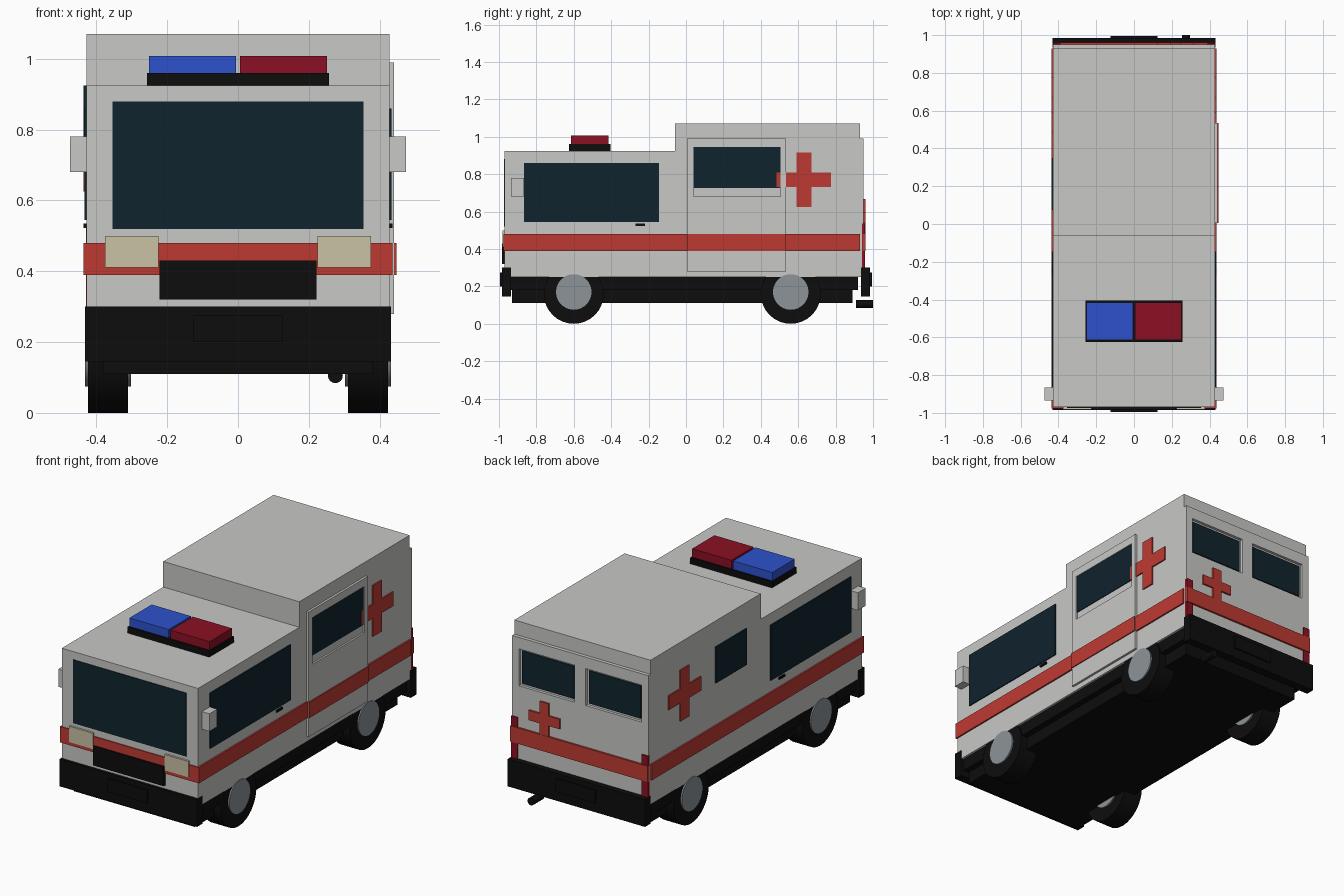
import bpy
import bmesh
import math
from mathutils import Matrix

cube = bpy.data.objects.get("Cube")
if cube:
    bpy.data.objects.remove(cube, do_unlink=True)


def material(name, r, g, b):
    m = bpy.data.materials.new(name)
    m.use_nodes = True
    m.diffuse_color = (r, g, b, 1)
    shader = m.node_tree.nodes["Principled BSDF"]
    shader.inputs["Base Color"].default_value = (r, g, b, 1)
    shader.inputs["Roughness"].default_value = 0.7
    return m


WHITE = material("body white", .58, .58, .565)
RED = material("stripe red", .515, .042, .032)
GLASS = material("dark glass", .005, .017, .026)
BLACK = material("black", .004, .004, .004)
BLUE = material("beacon blue", .026, .084, .61)
CRIMSON = material("lamp crimson", .26, .005, .017)
CREAM = material("headlight cream", .59, .54, .376)
STEEL = material("hub grey", .262, .292, .314)


def finish(name, bm, mat):
    bmesh.ops.recalc_face_normals(bm, faces=bm.faces)
    mesh = bpy.data.meshes.new(name)
    bm.to_mesh(mesh)
    bm.free()
    mesh.materials.append(mat)
    ob = bpy.data.objects.new(name, mesh)
    bpy.context.collection.objects.link(ob)
    return ob


def box(name, mat, x, y, z):
    """Box from (low, high) ranges on each axis."""
    bm = bmesh.new()
    bmesh.ops.create_cube(bm, size=1)
    for v in bm.verts:
        v.co = [r[0] if c < 0 else r[1] for c, r in zip(v.co, (x, y, z))]
    return finish(name, bm, mat)


def prism(name, mat, points, offset):
    """Extrude a closed outline of 3D points by an offset vector."""
    bm = bmesh.new()
    face = bm.faces.new([bm.verts.new(p) for p in points])
    out = bmesh.ops.extrude_face_region(bm, geom=[face])
    moved = [g for g in out["geom"] if isinstance(g, bmesh.types.BMVert)]
    bmesh.ops.translate(bm, verts=moved, vec=offset)
    return finish(name, bm, mat)


def cylinder(name, mat, centre, radius, length, axis, sides=32):
    bm = bmesh.new()
    turn = Matrix.Rotation(math.pi / 2, 4, "Y" if axis == "X" else "X")
    bmesh.ops.create_cone(bm, cap_ends=True, segments=sides, radius1=radius,
                          radius2=radius, depth=length,
                          matrix=Matrix.Translation(centre) @ turn)
    ob = finish(name, bm, mat)
    bpy.context.view_layer.objects.active = ob
    ob.select_set(True)
    bpy.ops.object.shade_smooth_by_angle(angle=math.radians(40))
    ob.select_set(False)
    return ob


def cut(ob, x, y, z):
    """Cut a box-shaped opening and remove the cutter."""
    cutter = box("cutter", WHITE, x, y, z)
    cutter.hide_render = True
    mod = ob.modifiers.new("opening", "BOOLEAN")
    mod.operation = "DIFFERENCE"
    mod.solver = "EXACT"
    mod.object = cutter
    bpy.context.view_layer.objects.active = ob
    bpy.ops.object.modifier_apply(modifier=mod.name)
    bpy.data.objects.remove(cutter, do_unlink=True)


def cross_outline(half, arm):
    """Twelve corners of a plus sign."""
    quarter = [(arm, half), (arm, arm), (half, arm)]
    pts = []
    for _ in range(4):
        pts += quarter
        quarter = [(v, -u) for u, v in quarter]
    return pts


def side(s, near, far):
    """Mirror an x range to the side with sign s."""
    return tuple(sorted((s * near, s * far)))


W = .428
STRIPE = (.39, .48)

# Body shell with raised rear roof
profile = [(-.97, .25), (.93, .25), (.93, 1.07), (-.06, 1.07), (-.06, .925), (-.97, .925)]
prism("body", WHITE, [(-W, y, z) for y, z in profile], (2 * W, 0, 0))

# Chassis and bumpers
box("chassis_upper", BLACK, (-.415, .415), (-.96, .92), (.18, .255))
box("chassis_lower", BLACK, (-.38, .38), (-.93, .89), (.11, .18))
for name, s in (("front", -1), ("rear", 1)):
    box(name + "_bumper", BLACK, (-.432, .432), side(s, .935, .985), (.145, .3))
    box(name + "_plate", BLACK, (-.125, .125), side(s, .98, .995), (.2, .275))
cylinder("exhaust", BLACK, (.275, .955, .105), .021, .09, "Y", 16)

# Wheels with hubs
for end, y in (("front", -.6), ("rear", .56)):
    for name, s in (("left", 1), ("right", -1)):
        tag = end + "_" + name
        cylinder(tag + "_tyre", BLACK, (s * .367, y, .16), .16, .114, "X")
        cylinder(tag + "_hub", STEEL, (s * .367, y, .17), .095, .13, "X")

# Front face
box("windshield", GLASS, (-.355, .355), (-.974, -.966), (.52, .88))
box("front_stripe", RED, (-.437, .437), (-.976, -.966), STRIPE)
box("grille", BLACK, (-.222, .222), (-.985, -.966), (.32, .43))
for name, s in (("left", 1), ("right", -1)):
    box(name + "_headlight", CREAM, side(s, .225, .375), (-.981, -.966), (.41, .5))

# Parts shared by both sides
for name, s in (("left", 1), ("right", -1)):
    box(name + "_cab_window", GLASS, side(s, .427, .434), (-.865, -.145), (.545, .86))
    box(name + "_side_stripe", RED, side(s, .427, .437), (-.968, .93), STRIPE)
    box(name + "_mirror", WHITE, side(s, .425, .475), (-.935, -.865), (.68, .78))
    box(name + "_handle", BLACK, side(s, .427, .436), (-.27, -.22), (.522, .535))
    prism(name + "_side_cross", RED,
          [(s * .426, .63 + u, .77 + v) for u, v in cross_outline(.145, .04)],
          (s * .01, 0, 0))

# Sliding door on one side, small window on the other
door = box("sliding_door", WHITE, (.42, .441), (.005, .535), (.28, .99))
cut(door, (.431, .46), (.04, .505), (.68, .945))
box("door_window", GLASS, (.428, .435), (.04, .505), (.725, .945))
box("door_stripe", RED, (.437, .447), (.005, .535), STRIPE)
box("small_window", GLASS, (-.436, -.427), (.075, .35), (.72, .925))

# Rear panel with recessed windows
panel = box("rear_panel", WHITE, (-W, W), (.92, .95), (.25, .99))
for name, s in (("left", 1), ("right", -1)):
    x = side(s, .035, .385)
    cut(panel, x, (.934, 1.0), (.715, .925))
    box(name + "_rear_window", GLASS, (x[0] + .012, x[1] - .012), (.93, .94), (.727, .913))
    box(name + "_tail_light", CRIMSON, side(s, .39, .43), (.94, .957), (.3, .535))
box("rear_stripe", RED, (-.432, .432), (.945, .961), STRIPE)
prism("rear_cross", RED,
      [(.22 + u, .948, .57 + v) for u, v in cross_outline(.097, .028)], (0, .012, 0))

# Roof light bar
box("light_bar_base", BLACK, (-.257, .257), (-.625, -.405), (.922, .96))
box("blue_beacon", BLUE, (-.252, -.006), (-.615, -.415), (.958, 1.008))
box("red_beacon", CRIMSON, (.006, .252), (-.615, -.415), (.958, 1.008))
